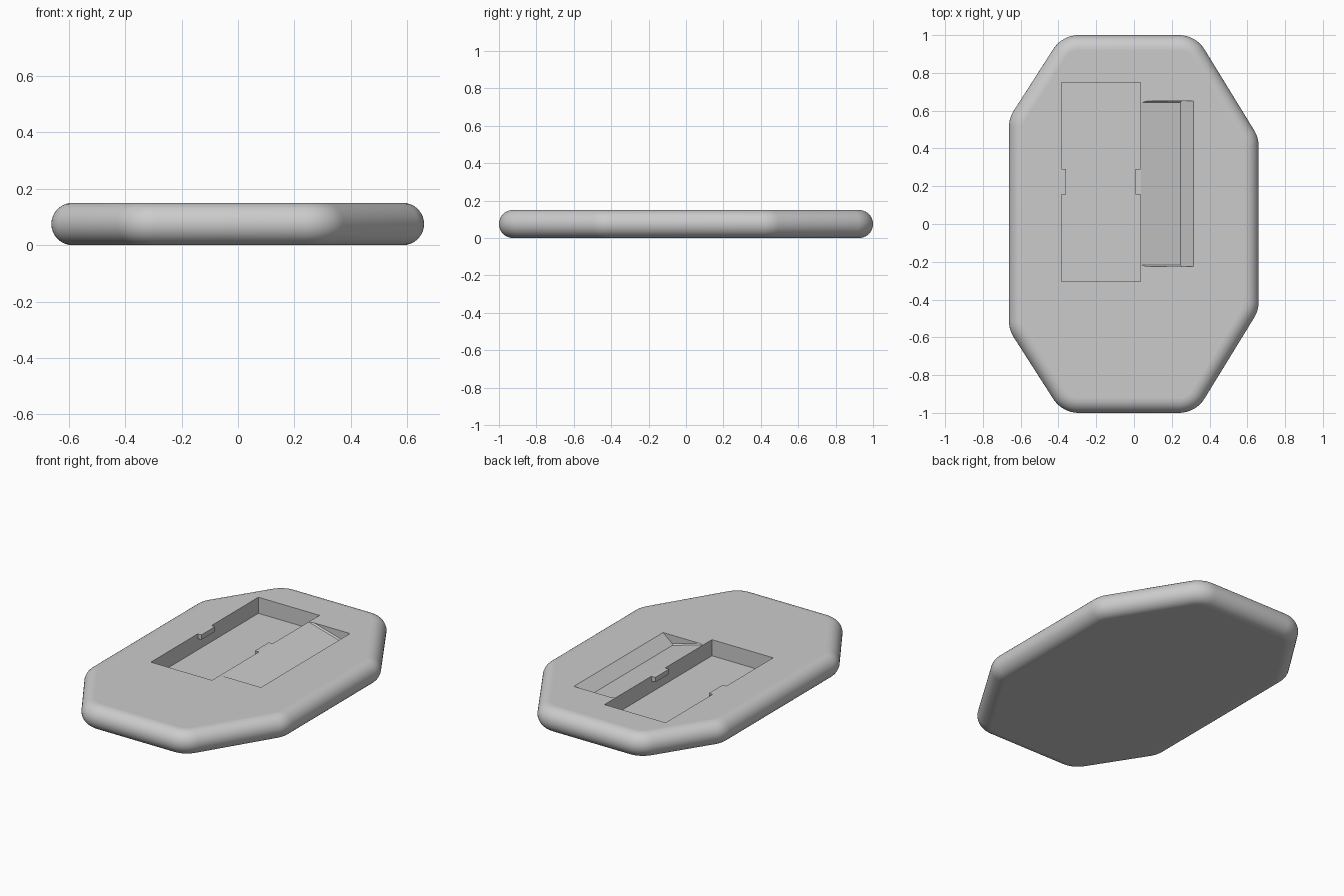
import bpy, bmesh
from math import sin, cos, pi
from mathutils import Vector

if "Cube" in bpy.data.objects:
    bpy.data.objects.remove(bpy.data.objects["Cube"])

grey = bpy.data.materials.new("plain_grey")
grey.use_nodes = True
GREY = (0.6, 0.6, 0.6, 1)
grey.diffuse_color = GREY
grey.node_tree.nodes["Principled BSDF"].inputs["Base Color"].default_value = GREY

THICK = 0.15
EDGE = THICK / 2      # radius of the rounded rim
CORNER = 0.16         # plan radius of the corners


def to_object(name, bm):
    bmesh.ops.recalc_face_normals(bm, faces=bm.faces)
    mesh = bpy.data.meshes.new(name)
    bm.to_mesh(mesh)
    bm.free()
    mesh.materials.append(grey)
    obj = bpy.data.objects.new(name, mesh)
    bpy.context.collection.objects.link(obj)
    return obj


def prism(name, profile, y0, y1):
    """Extrude an x-z profile along y."""
    bm = bmesh.new()
    face = bm.faces.new([bm.verts.new((x, y0, z)) for x, z in profile])
    new = bmesh.ops.extrude_face_region(bm, geom=[face])["geom"]
    verts = [g for g in new if isinstance(g, bmesh.types.BMVert)]
    bmesh.ops.translate(bm, verts=verts, vec=(0, y1 - y0, 0))
    return to_object(name, bm)


def block(name, x0, x1, y0, y1, z0, z1):
    return prism(name, [(x0, z0), (x1, z0), (x1, z1), (x0, z1)], y0, y1)


# Eight-sided plan, counter-clockwise
half = [(0.66, 0.457), (0.327, 1), (-0.38, 1), (-0.662, 0.56)]
plan = [Vector(p) for p in half]
plan += [Vector((x, -y)) for x, y in reversed(half)]

# Fillet each corner: keep the arc centres and outward directions
arc = []
for i, p in enumerate(plan):
    d0 = (p - plan[i - 1]).normalized()
    d1 = (plan[(i + 1) % len(plan)] - p).normalized()
    n0, n1 = Vector((d0.y, -d0.x)), Vector((d1.y, -d1.x))
    mid = (n0 + n1).normalized()
    centre = p - mid * CORNER / mid.dot(n0)
    turn = n0.angle(n1)
    for k in range(9):
        t = turn * k / 8
        arc.append((centre, n0 * cos(t) + Vector((-n0.y, n0.x)) * sin(t)))

# Plate with a fully rounded rim, stacked from offset rings
bm = bmesh.new()
rings = []
STEPS = 18
for s in range(STEPS + 1):
    a = -pi / 2 + pi * s / STEPS
    r = CORNER - EDGE * (1 - cos(a))
    ring = []
    for c, d in arc:
        q = c + d * r
        ring.append(bm.verts.new((q.x, q.y, EDGE + EDGE * sin(a))))
    rings.append(ring)
for lower, upper in zip(rings, rings[1:]):
    for i in range(len(arc)):
        bm.faces.new((lower[i - 1], lower[i], upper[i], upper[i - 1]))
bm.faces.new(rings[0])
bm.faces.new(rings[-1])
plate = to_object("plate", bm)

# Deep rectangular pocket and sloping finger recess
pocket = block("pocket_cutter", -0.385, 0.035, -0.305, 0.75, 0.05, 0.25)
recess = prism("recess_cutter", [(0.037, THICK), (0.245, 0.092), (0.315, THICK),
                                 (0.315, 0.25), (0.037, 0.25)], -0.225, 0.65)

# Narrow chamfers where the ramp meets the end walls
bm = bmesh.new()
bm.from_mesh(recess.data)
ends = [e for e in bm.edges
        if abs(e.verts[0].co.y - e.verts[1].co.y) < 0.01
        and min(v.co.z for v in e.verts) < 0.1
        and min(v.co.x for v in e.verts) < 0.1]
bmesh.ops.bevel(bm, geom=ends, offset=0.008, segments=1, affect='EDGES')
bm.to_mesh(recess.data)
bm.free()

bpy.context.view_layer.objects.active = plate
for cutter in (pocket, recess):
    cutter.hide_render = True
    mod = plate.modifiers.new("cut", 'BOOLEAN')
    mod.operation = 'DIFFERENCE'
    mod.solver = 'EXACT'
    mod.object = cutter
    bpy.ops.object.modifier_apply(modifier=mod.name)
    bpy.data.objects.remove(cutter)

# Smooth rim, flat everywhere else
bpy.ops.object.select_all(action='DESELECT')
plate.select_set(True)
bpy.ops.object.shade_smooth_by_angle(angle=0.5)
for poly in plate.data.polygons:
    inside = abs(poly.center.x) < 0.4 and abs(poly.center.y) < 0.8
    if abs(poly.normal.z) > 0.999 or inside:
        poly.use_smooth = False

# Small retaining tabs on the long pocket walls
block("right_tab", -0.385, -0.36, 0.155, 0.29, 0.12, THICK)
block("left_tab", 0.008, 0.036, 0.155, 0.29, 0.12, THICK)
